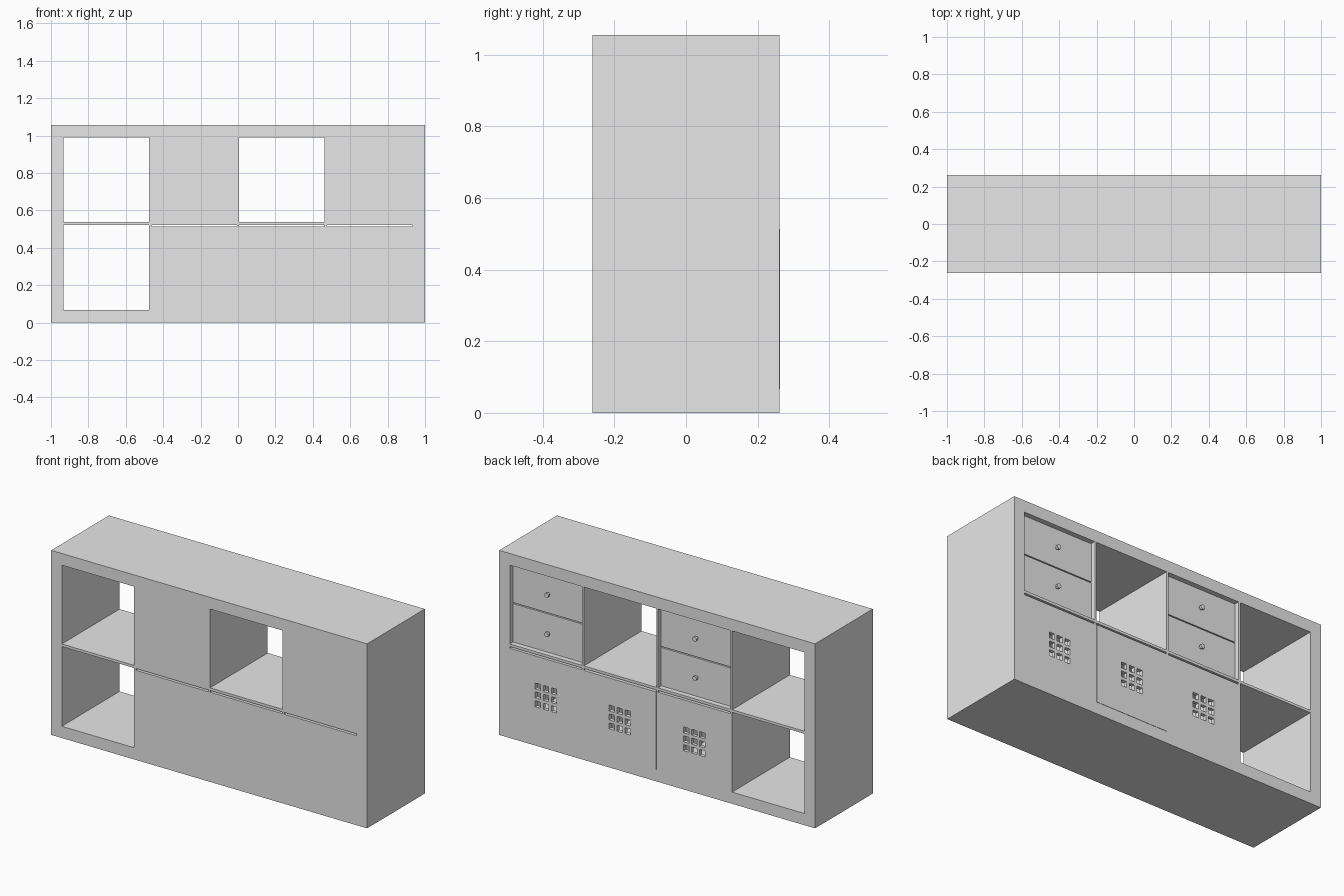
import bpy, bmesh
from mathutils import Matrix, Vector

cube = bpy.data.objects.get("Cube")
if cube:
    bpy.data.objects.remove(cube, do_unlink=True)

grey = bpy.data.materials.new("plain_grey")
grey.use_nodes = True
grey.diffuse_color = (0.8, 0.8, 0.8, 1)
grey.node_tree.nodes["Principled BSDF"].inputs["Base Color"].default_value = (0.8, 0.8, 0.8, 1)


def add_box(bm, lo, hi):
    lo, hi = Vector(lo), Vector(hi)
    bmesh.ops.create_cube(bm, size=1, matrix=Matrix.Translation((lo + hi) / 2) @ Matrix.Diagonal((*(hi - lo), 1)))


def finish(name, bm):
    bmesh.ops.recalc_face_normals(bm, faces=bm.faces)
    mesh = bpy.data.meshes.new(name)
    bm.to_mesh(mesh)
    bm.free()
    mesh.materials.append(grey)
    obj = bpy.data.objects.new(name, mesh)
    bpy.context.collection.objects.link(obj)
    return obj


def box(name, lo, hi):
    bm = bmesh.new()
    add_box(bm, lo, hi)
    return finish(name, bm)


W, D, H, WALL = 1.0, 0.261, 1.056, 0.067
SHELF_LOW, SHELF_HIGH = 0.523, 0.538
THIN = 0.011
CELL = (2 * (W - WALL) - 3 * THIN) / 4


def column(i):
    left = -W + WALL + i * (CELL + THIN)
    return left, left + CELL


# Outer frame, shelf and dividers
for name, x in (("right_side", -W), ("left_side", W - WALL)):
    box(name, (x, -D, 0), (x + WALL, D, H))
box("base_board", (-W + WALL, -D, 0), (W - WALL, D, WALL))
box("top_board", (-W + WALL, -D, H - WALL), (W - WALL, D, H))
box("middle_shelf", (-W + WALL, -D, SHELF_LOW), (W - WALL, D, SHELF_HIGH))
for i in range(3):
    x = column(i)[1]
    for level, z0, z1 in (("lower", WALL, SHELF_LOW), ("upper", SHELF_HIGH, H - WALL)):
        box(f"{level}_divider_{i + 1}", (x, -D, z0), (x + THIN, D, z1))


# Drawer unit: recessed carcass, two drawer fronts, round knobs
def drawer_unit(i):
    x0, x1 = column(i)
    z0, z1 = SHELF_HIGH, H - WALL
    face = D - 0.025
    box(f"drawer_carcass_{i}", (x0, -D, z0), (x1, face - 0.02, z1))
    half = (z1 - z0) / 2
    for k, level in enumerate(("lower", "upper")):
        low = z0 + k * half + 0.003
        high = low + half - 0.006
        box(f"{level}_drawer_front_{i}", (x0 + 0.002, face - 0.02, low), (x1 - 0.002, face, high))
        bm = bmesh.new()
        for radius, start, length in ((0.008, 0, 0.012), (0.013, 0.01, 0.012)):
            centre = ((x0 + x1) / 2, face + start + length / 2, (low + high) / 2)
            bmesh.ops.create_cone(bm, cap_ends=True, segments=16, radius1=radius, radius2=radius, depth=length,
                                  matrix=Matrix.Translation(centre) @ Matrix.Rotation(1.5708, 4, "X"))
        knob = finish(f"{level}_knob_{i}", bm)
        bpy.ops.object.select_all(action="DESELECT")
        knob.select_set(True)
        bpy.context.view_layer.objects.active = knob
        bpy.ops.object.shade_smooth_by_angle()


# Door panel: a grid of faces without the nine square holes, then thickened
def door_panel(i, x0, x1, z0, z1, front, thick):
    def cuts(a, b):
        mid = (a + b) / 2
        inner = [mid + n * 0.051 + s * 0.017 for n in (-1, 0, 1) for s in (-1, 1)]
        return [a] + inner + [b]
    bm = bmesh.new()
    grid = [[bm.verts.new((x, front - thick, z)) for z in cuts(z0, z1)] for x in cuts(x0, x1)]
    for a in range(7):
        for b in range(7):
            if not (a % 2 and b % 2):
                bm.faces.new((grid[a][b], grid[a + 1][b], grid[a + 1][b + 1], grid[a][b + 1]))
    res = bmesh.ops.extrude_face_region(bm, geom=bm.faces[:], use_keep_orig=True)
    moved = [v for v in res["geom"] if isinstance(v, bmesh.types.BMVert)]
    bmesh.ops.translate(bm, verts=moved, vec=(0, thick, 0))
    finish(f"door_{i}", bm)


# Cupboard: hollow carcass closed by the pierced door
def cupboard(i):
    x0, x1 = column(i)
    z0, z1 = WALL, SHELF_LOW - 0.01
    front = D + (0.002 if i == 2 else 0)
    inner = D - 0.02
    t = 0.012
    bm = bmesh.new()
    add_box(bm, (x0, -D, z0), (x1, -D + t, z1))
    add_box(bm, (x0, -D + t, z0), (x0 + t, inner, z1))
    add_box(bm, (x1 - t, -D + t, z0), (x1, inner, z1))
    add_box(bm, (x0 + t, -D + t, z0), (x1 - t, inner, z0 + t))
    add_box(bm, (x0 + t, -D + t, z1 - t), (x1 - t, inner, z1))
    finish(f"cupboard_carcass_{i}", bm)
    door_panel(i, x0, x1, z0, z1, front, front - inner)


for i in (1, 3):
    drawer_unit(i)
for i in (1, 2, 3):
    cupboard(i)
